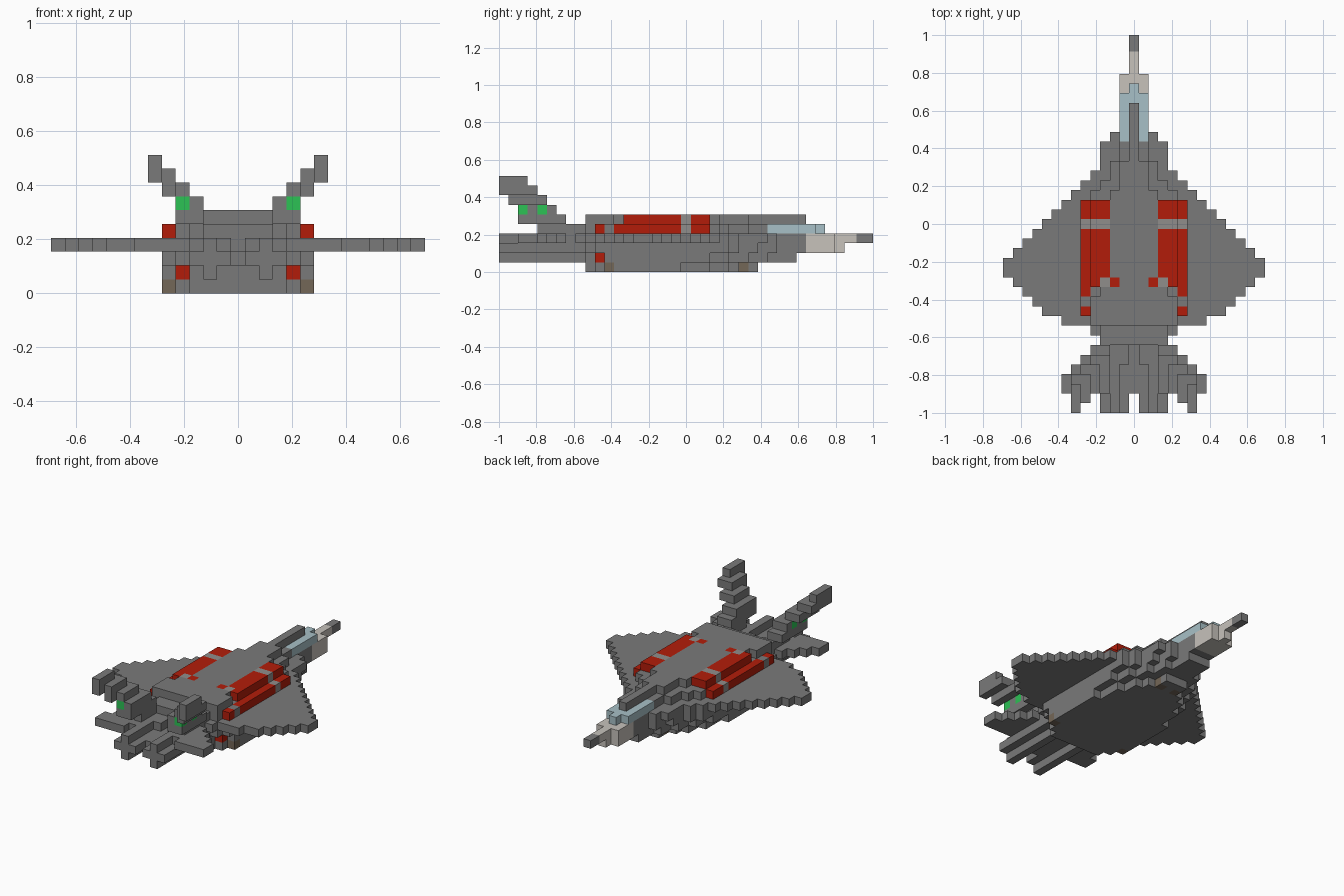
import bpy
import bmesh
from mathutils import Matrix, Vector

cube = bpy.data.objects.get("Cube")
if cube:
    bpy.data.objects.remove(cube, do_unlink=True)

UNIT = 2 / 39  # edge of one block


def material(name, *rgb):
    mat = bpy.data.materials.new(name)
    mat.use_nodes = True
    colour = (*rgb, 1)
    mat.diffuse_color = colour
    mat.node_tree.nodes["Principled BSDF"].inputs["Base Color"].default_value = colour
    return mat


GREY = material("hull grey", .195, .195, .195)
LIGHT = material("light grey", .28, .27, .26)
RED = material("red", .45, .012, .003)
BLUE = material("canopy blue", .39, .53, .57)
BEIGE = material("nose beige", .57, .54, .5)
GREEN = material("green", .025, .54, .09)
BROWN = material("brown", .175, .135, .095)


def add_box(bm, low, high):
    low, high = Vector(low) * UNIT, Vector(high) * UNIT
    size = high - low
    place = Matrix.Translation((low + high) / 2) @ Matrix.Diagonal((*size, 1))
    bmesh.ops.create_cube(bm, size=1, matrix=place)


def part(name, mat, layer, runs):
    """Each run is (first column, last column, back row, front row).
    Column zero spans the centre line; other runs are mirrored."""
    bm = bmesh.new()
    top = layer + 1
    for first, last, back, front in runs:
        y0, y1 = back - .5, front + .5
        if first == 0:
            add_box(bm, (-last - .5, y0, layer), (last + .5, y1, top))
        else:
            add_box(bm, (first - .5, y0, layer), (last + .5, y1, top))
            add_box(bm, (-last - .5, y0, layer), (.5 - first, y1, top))
    mesh = bpy.data.meshes.new(name)
    bm.to_mesh(mesh)
    bm.free()
    mesh.materials.append(mat)
    obj = bpy.data.objects.new(name, mesh)
    bpy.context.collection.objects.link(obj)


# Stepped wing, one strip per row
part("wing", GREY, 3,
     [(0, min(13, 9 - row, 18 + row), row, row) for row in range(-9, 7)]
     + [(0, 7, -10, -10)])

# Belly and lower fuselage
part("belly", GREY, 0, [(0, 3, -10, -10), (0, 4, -9, -8), (0, 5, -7, -1),
                        (0, 4, 0, 2), (0, 3, 3, 4), (0, 2, 5, 5),
                        (0, 0, 6, 6), (0, 1, 7, 7)])
part("belly_corners", BROWN, 0, [(5, 5, -8, -8), (1, 1, 6, 6)])
part("lower_fuselage", GREY, 1, [(0, 3, -10, -9), (0, 5, -8, 2), (0, 4, 3, 4),
                                 (0, 3, 5, 6), (0, 2, 7, 8), (0, 1, 9, 11)])
part("lower_lights", RED, 1, [(4, 4, -9, -9)])
part("middle_fuselage", GREY, 2, [(0, 3, -12, -11), (0, 4, -10, -10), (0, 5, -9, 4),
                                  (0, 4, 5, 5), (0, 3, 6, 7), (0, 2, 8, 9),
                                  (0, 1, 10, 12)])
part("front_deck", GREY, 3, [(0, 3, 7, 8), (0, 2, 9, 9), (0, 1, 10, 12)])

# Engines with a raised ridge, and horizontal stabilizers
part("engine_keels", GREY, 1, [(2, 2, -19, -11)])
part("engines", GREY, 2, [(1, 3, -19, -13), (0, 0, -17, -13)])
part("engine_ridges", GREY, 3, [(2, 2, -19, -13), (1, 1, -14, -13), (3, 3, -16, -13)])
part("rear_deck", GREY, 3, [(0, 4, -11, -11), (0, 3, -12, -12)])
part("stabilizers", GREY, 3, [(4, 4, -13, -13), (4, 5, -14, -14),
                              (4, 6, -15, -15), (4, 7, -17, -16)])

# Upper fuselage and spine
part("upper_fuselage", GREY, 4, [(0, 3, -12, -11), (0, 4, -10, 3),
                                 (0, 3, 4, 4), (0, 2, 5, 6), (0, 1, 7, 8),
                                 (5, 5, -8, -8)])
part("spine", GREY, 5, [(0, 4, -10, -8), (0, 3, -7, -7), (0, 1, -6, -6),
                        (0, 2, -5, 3), (0, 1, 4, 6), (0, 0, 7, 12)])

# Red side panels split by a light band
part("outer_red_panels", RED, 4, [(5, 5, -7, -1), (5, 5, 1, 2), (5, 5, -9, -9)])
part("inner_red_panels", RED, 5, [(3, 4, -5, -1), (3, 4, 1, 2),
                                  (2, 2, -6, -6), (4, 4, -6, -6)])
part("outer_bands", LIGHT, 4, [(5, 5, 0, 0)])
part("inner_bands", LIGHT, 5, [(3, 4, 0, 0), (3, 3, -6, -6)])

# Cockpit canopy and nose
part("canopy", BLUE, 4, [(0, 1, 9, 13), (0, 0, 14, 14)])
part("nose", BEIGE, 3, [(0, 1, 13, 15), (0, 0, 16, 17.3)])
part("lower_nose", BEIGE, 2, [(0, 1, 13, 15), (0, 0, 16, 16)])
part("nose_tip", GREY, 3, [(0, 0, 18.3, 19)])

# Outward leaning tail fins
part("fin_roots", GREY, 4, [(3, 3, -15, -13)])
part("fin_bases", GREY, 5, [(3, 4, -17, -13)])
part("fin_inner_steps", GREY, 6, [(3, 3, -17, -14), (4, 4, -16, -16), (4, 4, -14, -14)])
part("fin_lights", GREEN, 6, [(4, 4, -17, -17), (4, 4, -15, -15)])
part("fin_middle_steps", GREY, 7, [(4, 4, -17, -15), (5, 5, -18, -15)])
part("fin_outer_steps", GREY, 8, [(5, 5, -18, -16), (6, 6, -19, -16)])
part("fin_tips", GREY, 9, [(6, 6, -19, -17)])
